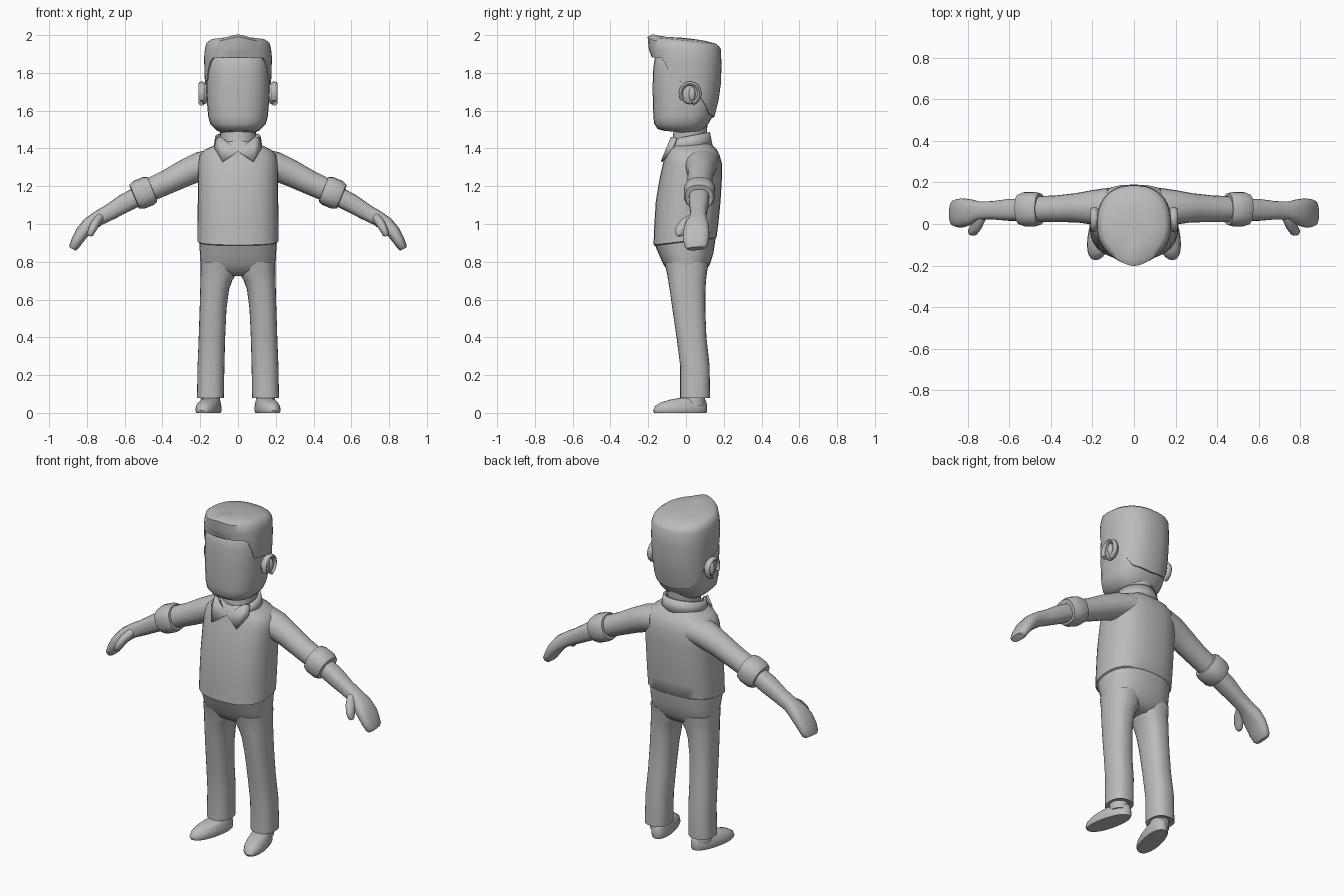
import bpy, bmesh, math
from mathutils import Vector, Matrix

N = 28
gray = bpy.data.materials.new("plain_gray")
gray.diffuse_color = (0.5, 0.5, 0.5, 1)


def finish(name, bm, angle=45, mirror=False):
    bmesh.ops.recalc_face_normals(bm, faces=bm.faces)
    me = bpy.data.meshes.new(name)
    bm.to_mesh(me)
    bm.free()
    ob = bpy.data.objects.new(name, me)
    bpy.context.collection.objects.link(ob)
    me.materials.append(gray)
    bpy.ops.object.select_all(action='DESELECT')
    ob.select_set(True)
    bpy.context.view_layer.objects.active = ob
    if mirror:
        ob.modifiers.new("mirror", 'MIRROR').use_clip = False
    bpy.ops.object.shade_smooth_by_angle(angle=math.radians(angle))
    return ob


def skin(rings, caps=(True, True), closed=True):
    """Bridge a list of equal-length point rings."""
    bm = bmesh.new()
    vs = [[bm.verts.new(p) for p in r] for r in rings]
    n = len(vs[0])
    for a, b in zip(vs, vs[1:]):
        for i in range(n if closed else n - 1):
            j = (i + 1) % n
            bm.faces.new((a[i], a[j], b[j], b[i]))
    if caps[0]:
        bm.faces.new(vs[0])
    if caps[1]:
        bm.faces.new(vs[-1])
    return bm


def unit(t, p=2.0):
    c, s = math.cos(t), math.sin(t)
    return (math.copysign(abs(c) ** (2 / p), c), math.copysign(abs(s) ** (2 / p), s))


def column(name, rings, p=2.0, mirror=False, shear=0.0, angle=45):
    """Loft of (z, cx, half width, y front, y back, tilt) sections."""
    out = []
    for z, cx, rx, yf, yb, tilt in rings:
        r = []
        for i in range(N):
            u, v = unit(2 * math.pi * i / N, p)
            y = (yf + yb) / 2 + v * (yb - yf) / 2
            r.append((cx + u * rx + shear * y, y, z + tilt * y))
        out.append(r)
    return finish(name, skin(out), angle, mirror)


def limb(name, rings, p=2.0, angle=45):
    """Loft along a path of (x, y, z, y radius, thickness radius)."""
    pts = [Vector(r[:3]) for r in rings]
    out = []
    for i, (c, r) in enumerate(zip(pts, rings)):
        d = (pts[min(i + 1, len(pts) - 1)] - pts[max(i - 1, 0)]).normalized()
        side = Vector((0, 1, 0))
        side = (side - d * side.dot(d)).normalized()
        up = side.cross(d)
        ring = []
        for k in range(20):
            u, v = unit(2 * math.pi * k / 20, p)
            ring.append(c + side * (u * r[3]) + up * (v * r[4]))
        out.append(ring)
    return finish(name, skin(out), angle, True)


# Shirt body
column("shirt", [
    (0.905, 0, 0.205, -0.165, 0.155, 0.12), (0.91, 0, 0.214, -0.172, 0.162, 0.12),
    (1.0, 0, 0.214, -0.168, 0.172, 0.05), (1.12, 0, 0.213, -0.16, 0.183, 0),
    (1.24, 0, 0.213, -0.14, 0.19, 0), (1.32, 0, 0.212, -0.122, 0.19, 0),
    (1.365, 0, 0.203, -0.108, 0.178, 0), (1.395, 0, 0.172, -0.102, 0.162, 0),
    (1.42, 0, 0.115, -0.095, 0.13, 0.05), (1.44, 0, 0.08, -0.08, 0.11, 0.05)], p=2.5)

# Hips and trouser legs
column("hips", [
    (0.725, 0, 0.16, -0.055, 0.07, 0), (0.75, 0, 0.192, -0.095, 0.105, 0),
    (0.79, 0, 0.199, -0.122, 0.128, 0), (0.85, 0, 0.202, -0.148, 0.146, 0),
    (0.91, 0, 0.206, -0.166, 0.157, 0.12)], p=2.4)
column("trouser_leg", [
    (0.085, 0.145, 0.058, -0.022, 0.118, 0), (0.08, 0.146, 0.071, -0.031, 0.127, 0),
    (0.25, 0.143, 0.071, -0.031, 0.125, 0), (0.40, 0.138, 0.07, -0.05, 0.108, 0),
    (0.55, 0.132, 0.071, -0.072, 0.102, 0), (0.65, 0.124, 0.076, -0.086, 0.103, 0),
    (0.70, 0.115, 0.084, -0.094, 0.106, 0), (0.735, 0.104, 0.094, -0.1, 0.11, 0),
    (0.80, 0.1, 0.097, -0.115, 0.12, 0)], p=2.4, mirror=True)

# Shoes with ankles, toes turned out
column("ankle", [(0.04, 0.145, 0.05, -0.01, 0.1, 0),
                 (0.12, 0.145, 0.05, -0.01, 0.1, 0)], mirror=True)
column("shoe", [
    (0, 0.15, 0.056, -0.168, 0.108, 0), (0.012, 0.15, 0.062, -0.174, 0.112, 0),
    (0.035, 0.15, 0.06, -0.165, 0.112, 0), (0.055, 0.149, 0.053, -0.135, 0.108, 0),
    (0.07, 0.147, 0.046, -0.085, 0.103, 0), (0.078, 0.146, 0.038, -0.04, 0.095, 0)],
    p=2.2, mirror=True, shear=-0.2)

# Sleeves, cuffs, forearms and hands
limb("sleeve", [
    (0.12, 0.08, 1.325, 0.095, 0.075), (0.20, 0.08, 1.305, 0.083, 0.077),
    (0.28, 0.078, 1.27, 0.07, 0.071), (0.38, 0.073, 1.22, 0.064, 0.064),
    (0.50, 0.071, 1.165, 0.062, 0.06)])
limb("rolled_cuff", [
    (0.452, 0.072, 1.184, 0.058, 0.055), (0.453, 0.072, 1.1836, 0.076, 0.07),
    (0.475, 0.072, 1.175, 0.083, 0.079), (0.525, 0.071, 1.154, 0.083, 0.079),
    (0.549, 0.07, 1.144, 0.074, 0.068), (0.55, 0.07, 1.1436, 0.05, 0.045)], p=2.4, angle=35)
limb("forearm", [
    (0.50, 0.07, 1.162, 0.053, 0.05), (0.60, 0.068, 1.11, 0.053, 0.05),
    (0.68, 0.066, 1.062, 0.044, 0.043), (0.74, 0.064, 1.03, 0.044, 0.04),
    (0.785, 0.058, 0.998, 0.062, 0.04), (0.825, 0.054, 0.955, 0.07, 0.036),
    (0.85, 0.052, 0.915, 0.068, 0.031), (0.868, 0.053, 0.882, 0.06, 0.026),
    (0.874, 0.054, 0.87, 0.046, 0.02)], p=2.5)
limb("thumb", [
    (0.735, 0.04, 1.03, 0.03, 0.025), (0.757, -0.005, 1.0, 0.032, 0.024),
    (0.772, -0.03, 0.97, 0.028, 0.021), (0.783, -0.036, 0.945, 0.02, 0.017),
    (0.786, -0.036, 0.936, 0.01, 0.008)])

# Neck and head
column("neck", [(1.36, 0, 0.085, -0.085, 0.1, 0), (1.43, 0, 0.092, -0.075, 0.108, 0.1),
                (1.54, 0, 0.098, -0.06, 0.115, 0.1)])
column("head", [
    (1.482, 0, 0.085, -0.12, 0.06, -0.1), (1.495, 0, 0.115, -0.15, 0.09, -0.05),
    (1.53, 0, 0.147, -0.168, 0.118, 0), (1.57, 0, 0.158, -0.173, 0.142, 0),
    (1.64, 0, 0.164, -0.175, 0.165, 0), (1.72, 0, 0.168, -0.177, 0.176, 0),
    (1.82, 0, 0.168, -0.174, 0.178, 0), (1.90, 0, 0.16, -0.162, 0.172, 0),
    (1.93, 0, 0.13, -0.13, 0.14, 0)], p=2.5)

# Hair shell: lower edge follows hairline, sideburns and nape
M = 48
low_at = [(0, 1.882), (48, 1.878), (58, 1.84), (66, 1.76), (95, 1.75),
          (112, 1.67), (140, 1.58), (180, 1.565)]


def lerp_table(tab, a):
    for (a0, v0), (a1, v1) in zip(tab, tab[1:]):
        if a <= a1:
            return v0 + (v1 - v0) * (a - a0) / (a1 - a0)
    return tab[-1][1]


half_w = [(1.56, 0.161), (1.64, 0.17), (1.74, 0.175), (1.88, 0.18), (1.93, 0.175)]
back_y = [(1.56, 0.148), (1.64, 0.17), (1.72, 0.184), (1.90, 0.19), (1.93, 0.184)]
hair = []
for t, scale in ((0, 0.94), (0, 1), (0.25, 1), (0.5, 1), (0.75, 1), (1, 1),
                 (1.10, 0.955), (1.15, 0.84), (1.18, 0.5), (1.19, 0.12)):
    ring = []
    for i in range(M):
        a = 360 * i / M
        d = min(a, 360 - a)
        low = lerp_table(low_at, d)
        z = low + (1.925 - low) * min(t, 1)
        u, v = unit(math.radians(a - 90), 2.35)
        rx, yb = lerp_table(half_w, z), lerp_table(back_y, z)
        front = max(0, 1 - d / 50)
        # front lock bulges out over the brow and rises to a peak
        yf = 0.176 + 0.016 * front * (0.3 + min(t, 1))
        y = v * (yf if v < 0 else yb) * scale
        if t > 1:
            peak = 0.016 * max(0, 1 - d / 24) * (1 if scale > 0.8 else 0)
            z += (t - 1) * 0.31 - 0.1 * y + peak
            if d < 50:
                y -= front * 0.016 * scale
        ring.append((u * rx * scale, y, z))
    hair.append(ring)
finish("hair", skin(hair, (False, True)), 50)

# Ears: flat disc, raised rim and inner knob
def blob(bm, centre, size, seg=20):
    m = Matrix.Translation(centre) @ Matrix.Diagonal((*size, 1))
    bmesh.ops.create_uvsphere(bm, u_segments=seg, v_segments=12, radius=1, matrix=m)


bm = bmesh.new()
blob(bm, (0.178, 0.022, 1.69), (0.022, 0.052, 0.056))
blob(bm, (0.194, 0.032, 1.688), (0.016, 0.018, 0.038))
finish("ear", bm, 60, True)
rim = []
for i in range(15):
    a = math.radians(-75 + 290 * i / 14)
    c = Vector((0.192, 0.022 - 0.05 * math.cos(a - 1.3), 1.69 + 0.054 * math.sin(a - 0.1)))
    c.y = 0.022 + 0.05 * math.cos(a)
    c.z = 1.69 + 0.054 * math.sin(a)
    out = Vector((0, math.cos(a), math.sin(a)))
    rim.append([c + out * (0.011 * math.cos(k * math.pi / 4))
                + Vector((0.017 * math.sin(k * math.pi / 4), 0, 0)) for k in range(8)])
finish("ear_rim", skin(rim), 60, True)

# Collar band, open in a V at the front, with two pointed flaps
top, bottom = [], []
for i in range(33):
    a = math.radians(-90 + 38 + (360 - 76) * i / 32)
    c, s = math.cos(a), math.sin(a)
    y = 0.012 + 0.108 * s
    top.append((0.113 * c, y, 1.462 + 0.2 * y))
    bottom.append((0.124 * c, 0.012 + 0.123 * s, 1.395 + 0.12 * y))
ob = finish("collar", skin([bottom, top], (False, False), False))
sol = ob.modifiers.new("thickness", 'SOLIDIFY')
sol.thickness = 0.014
sol.offset = 0

bm = bmesh.new()
flap = [(0.0, -0.104, 1.385), (0.082, -0.128, 1.33), (0.122, -0.07, 1.4),
        (0.113, -0.05, 1.455), (0.088, -0.075, 1.46)]
bm.faces.new([bm.verts.new(p) for p in flap])
bmesh.ops.triangulate(bm, faces=bm.faces[:])
ob = finish("collar_flap", bm, 45, True)
sol = ob.modifiers.new("thickness", 'SOLIDIFY')
sol.thickness = 0.012
sol.offset = 0
